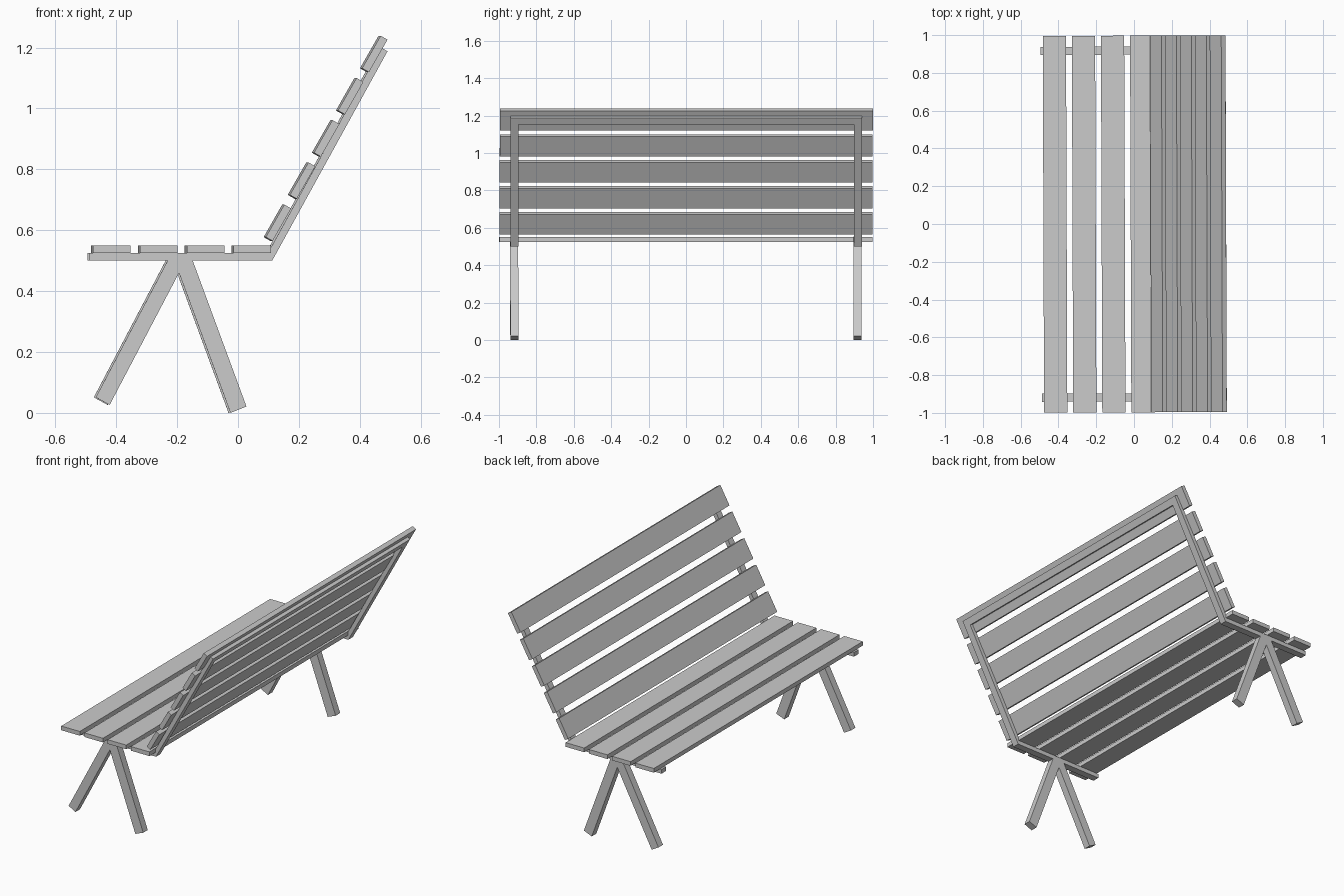
import bpy, bmesh, math
from mathutils import Matrix

if "Cube" in bpy.data.objects:
    bpy.data.objects.remove(bpy.data.objects["Cube"])

# the whole bench sits very slightly turned about z
TURN = Matrix.Rotation(math.radians(0.2), 4, 'Z')


def extrude_profile(name, pts, y0, y1):
    """Extrude an (x, z) outline from y0 to y1."""
    bm = bmesh.new()
    face = bm.faces.new([bm.verts.new((x, y0, z)) for x, z in pts])
    ext = bmesh.ops.extrude_face_region(bm, geom=[face])
    moved = [g for g in ext["geom"] if isinstance(g, bmesh.types.BMVert)]
    bmesh.ops.translate(bm, verts=moved, vec=(0, y1 - y0, 0))
    bmesh.ops.recalc_face_normals(bm, faces=bm.faces)
    bm.transform(TURN)
    mesh = bpy.data.meshes.new(name)
    bm.to_mesh(mesh)
    bm.free()
    obj = bpy.data.objects.new(name, mesh)
    bpy.context.collection.objects.link(obj)
    return obj


def plank_profile(cx, cz, width, thick, angle):
    """Rectangle outline turned in the xz plane."""
    c, s = math.cos(angle), math.sin(angle)
    corners = [(-1, -1), (1, -1), (1, 1), (-1, 1)]
    return [(cx + c * u * width / 2 - s * v * thick / 2,
             cz + s * u * width / 2 + c * v * thick / 2) for u, v in corners]


# seat slats
for i in range(4):
    extrude_profile(f"seat_slat_{i + 1}",
                    plank_profile(-0.418 + 0.154 * i, 0.5375, 0.123, 0.025, 0), -0.997, 0.997)

# back slats
for i in range(5):
    t = i / 4
    extrude_profile(f"back_slat_{i + 1}",
                    plank_profile(0.1295 + 0.3165 * t, 0.6245 + 0.5545 * t,
                                  0.123, 0.026, math.radians(60.3)), -0.997, 0.997)

# bent side rails and forked legs at both ends
rail = [(-0.491, 0.5), (0.109, 0.5), (0.488, 1.188), (0.466, 1.2), (0.095, 0.525), (-0.491, 0.525)]
legs = [(-0.4705, 0.051), (-0.425, 0.026), (-0.197, 0.46), (-0.028, 0.0),
        (0.0246, 0.021), (-0.152, 0.5), (-0.2345, 0.5)]
for side, y in (("near", -0.918), ("far", 0.918)):
    extrude_profile(f"{side}_side_rail", rail, y - 0.0215, y + 0.0215)
    extrude_profile(f"{side}_forked_legs", legs, y - 0.0215, y + 0.0215)

# bar joining the rails at the top of the back
extrude_profile("back_top_bar",
                [(0.468, 1.152), (0.488, 1.188), (0.466, 1.2), (0.446, 1.164)], -0.8965, 0.8965)
